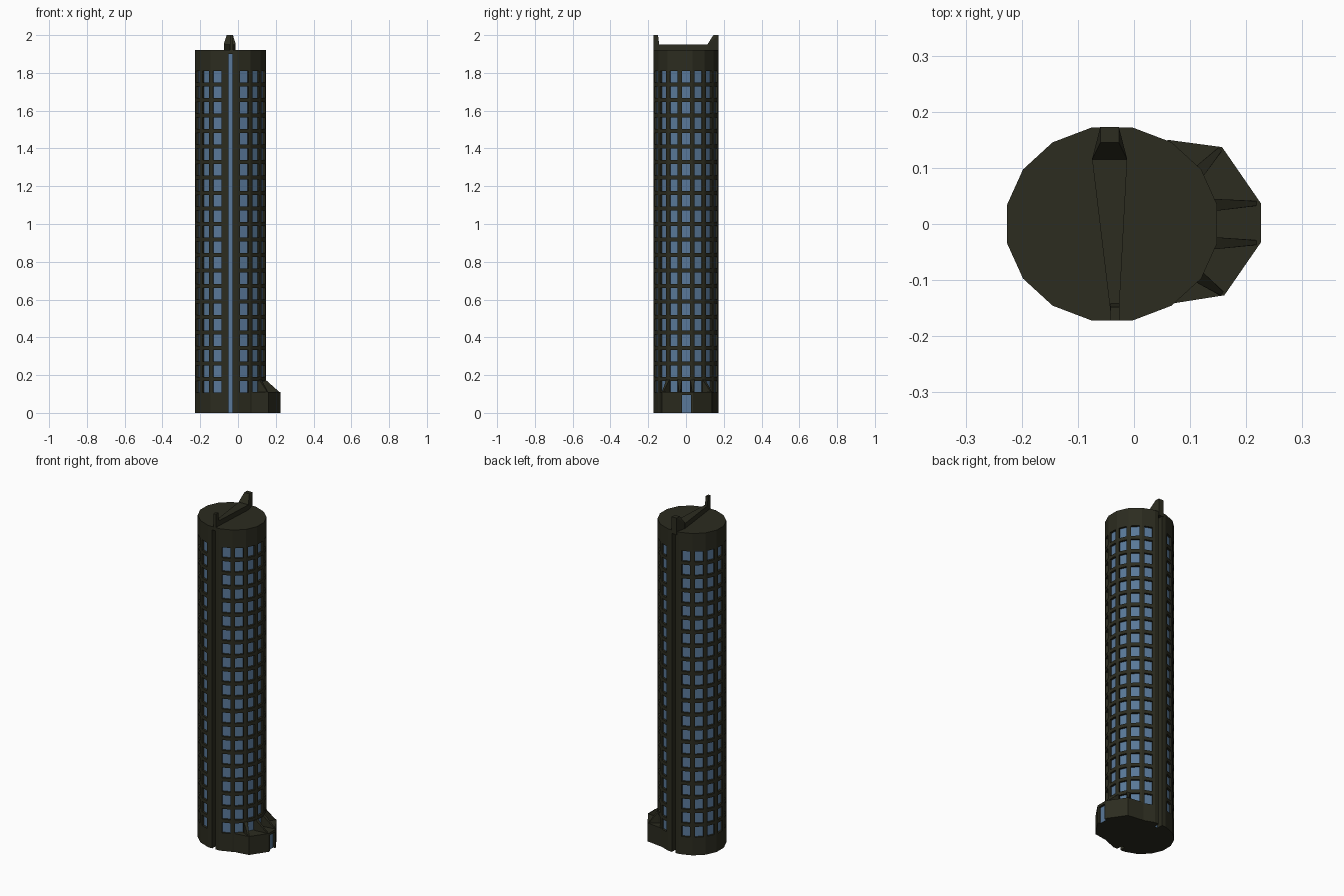
import bpy, bmesh, math
from mathutils import Vector

if "Cube" in bpy.data.objects:
    bpy.data.objects.remove(bpy.data.objects["Cube"])

CX, RX, RY, H = -0.039, 0.191, 0.175, 1.92
N = 16


def material(name, color):
    m = bpy.data.materials.new(name)
    m.diffuse_color = color
    m.use_nodes = True
    m.node_tree.nodes["Principled BSDF"].inputs["Base Color"].default_value = m.diffuse_color
    return m


DARK = material("dark_cladding", (0.025, 0.025, 0.014, 1))
GLASS = material("blue_glass", (0.10, 0.19, 0.32, 1))


def finish(name, bm):
    bmesh.ops.remove_doubles(bm, verts=bm.verts, dist=1e-5)
    me = bpy.data.meshes.new(name)
    bm.to_mesh(me)
    bm.free()
    me.materials.append(DARK)
    me.materials.append(GLASS)
    ob = bpy.data.objects.new(name, me)
    bpy.context.collection.objects.link(ob)
    return ob


def panel(bm, p, q, height, holes=(), margin=0.18, depth=0.012):
    """Flat wall from p to q with recessed glass; returns its footprint points."""
    p, q = Vector((*p, 0)), Vector((*q, 0))
    d = q - p
    inward = Vector((-d.y, d.x, 0)).normalized() * depth
    up = Vector((0, 0, 1))

    def quad(a, b, z0, z1, mat=0):
        f = bm.faces.new([bm.verts.new(v) for v in
                          (a + up * z0, b + up * z0, b + up * z1, a + up * z1)])
        f.material_index = mat

    if not holes:
        quad(p, q, 0, height)
        return [p]
    a, b = p + d * margin, q - d * margin
    ai, bi = a + inward, b + inward
    quad(p, a, 0, height)
    quad(b, q, 0, height)
    z = 0
    for z0, z1 in holes:
        if z0 > z:
            quad(a, b, z, z0)
        quad(ai, bi, z0, z1, 1)
        quad(a, ai, z0, z1)
        quad(bi, b, z0, z1)
        for level, flip in ((z0, 0), (z1, 1)):
            if level == 0:
                continue
            ring = [v + up * level for v in (a, b, bi, ai)]
            bm.faces.new([bm.verts.new(v) for v in (ring[::-1] if flip else ring)])
        z = z1
    quad(a, b, z, height)
    return [p, a, ai, bi, b] if holes[0][0] == 0 else [p]


def cap(bm, pts, z, flip=False):
    vs = [bm.verts.new((p[0], p[1], z)) for p in pts]
    bm.faces.new(vs[::-1] if flip else vs)


def hull(name, pts):
    bm = bmesh.new()
    for p in pts:
        bm.verts.new(p)
    res = bmesh.ops.convex_hull(bm, input=bm.verts)
    junk = [v for v in res["geom_interior"] if isinstance(v, bmesh.types.BMVert)]
    if junk:
        bmesh.ops.delete(bm, geom=junk, context='VERTS')
    return finish(name, bm)


# Sixteen-sided tower: window rows on most sides, tall glass slot front and back
corners = [(CX + RX * math.cos((i - 0.5) * math.tau / N),
            RY * math.sin((i - 0.5) * math.tau / N)) for i in range(N)]
rows = [(0.107 + 0.0821 * i, 0.169 + 0.0821 * i) for i in range(21)]
bm = bmesh.new()
foot = []
for i in range(N):
    p, q = corners[i], corners[(i + 1) % N]
    if i in (N // 4, 3 * N // 4):
        foot += panel(bm, p, q, H, [(0, 1.9)], 0.35, 0.035)
    else:
        foot += panel(bm, p, q, H, rows)
cap(bm, corners, H)
cap(bm, foot, 0, True)
finish("tower", bm)

# Entrance podium with recessed door
outline = [(0.06, -0.143), (0.161, -0.127), (0.226, -0.033), (0.226, 0.037),
           (0.157, 0.137), (0.06, 0.15)]
bm = bmesh.new()
foot = []
for i, p in enumerate(outline):
    q = outline[(i + 1) % len(outline)]
    if i == 2:
        foot += panel(bm, p, q, 0.11, [(0, 0.095)], 0.15, 0.012)
    else:
        foot += panel(bm, p, q, 0.11)
cap(bm, outline, 0.11)
cap(bm, foot, 0, True)
finish("podium", bm)

# Sloping buttress fins from tower corners to podium corners
for k, (ci, oi) in enumerate(((15, 1), (0, 2), (1, 3), (2, 4))):
    a, b = Vector(corners[ci]), Vector(outline[oi])
    side = Vector((a.y - b.y, b.x - a.x)).normalized()
    a, tip = a.lerp(b, -0.1), a.lerp(b, 0.9)
    mid = a.lerp(b, 0.72)
    pts = []
    for s in (-1, 1):
        pts += [(*(a + side * 0.011 * s), z) for z in (0.1, 0.18)]
        pts += [(*(mid + side * 0.006 * s), 0.124)]
        pts += [(*(tip + side * 0.004 * s), z) for z in (0.1, 0.111)]
    hull(f"buttress_{k + 1}", pts)

# Tapered roof beam
hull("roof_beam", [(x, y, z) for x, y in ((-0.075, 0.118), (-0.012, 0.118),
                                          (-0.027, -0.165), (-0.041, -0.165))
                   for z in (H - 0.01, 1.95)])

# Rear pinnacle with sloped front
hull("rear_pinnacle",
     [(x, 0.115, z) for x in (-0.075, -0.012) for z in (H - 0.01, 1.953)] +
     [(x, 0.145, 2.0) for x in (-0.06, -0.027)] +
     [(x, 0.173, z) for x in (-0.06, -0.027) for z in (H - 0.02, 2.0)])

# Slim front pinnacle
hull("front_pinnacle", [(x, y, z) for x in (-0.042, -0.026)
                        for y, z in ((-0.172, 1.9), (-0.172, 2.0), (-0.148, 2.0),
                                     (-0.142, 1.95), (-0.142, 1.9))])
